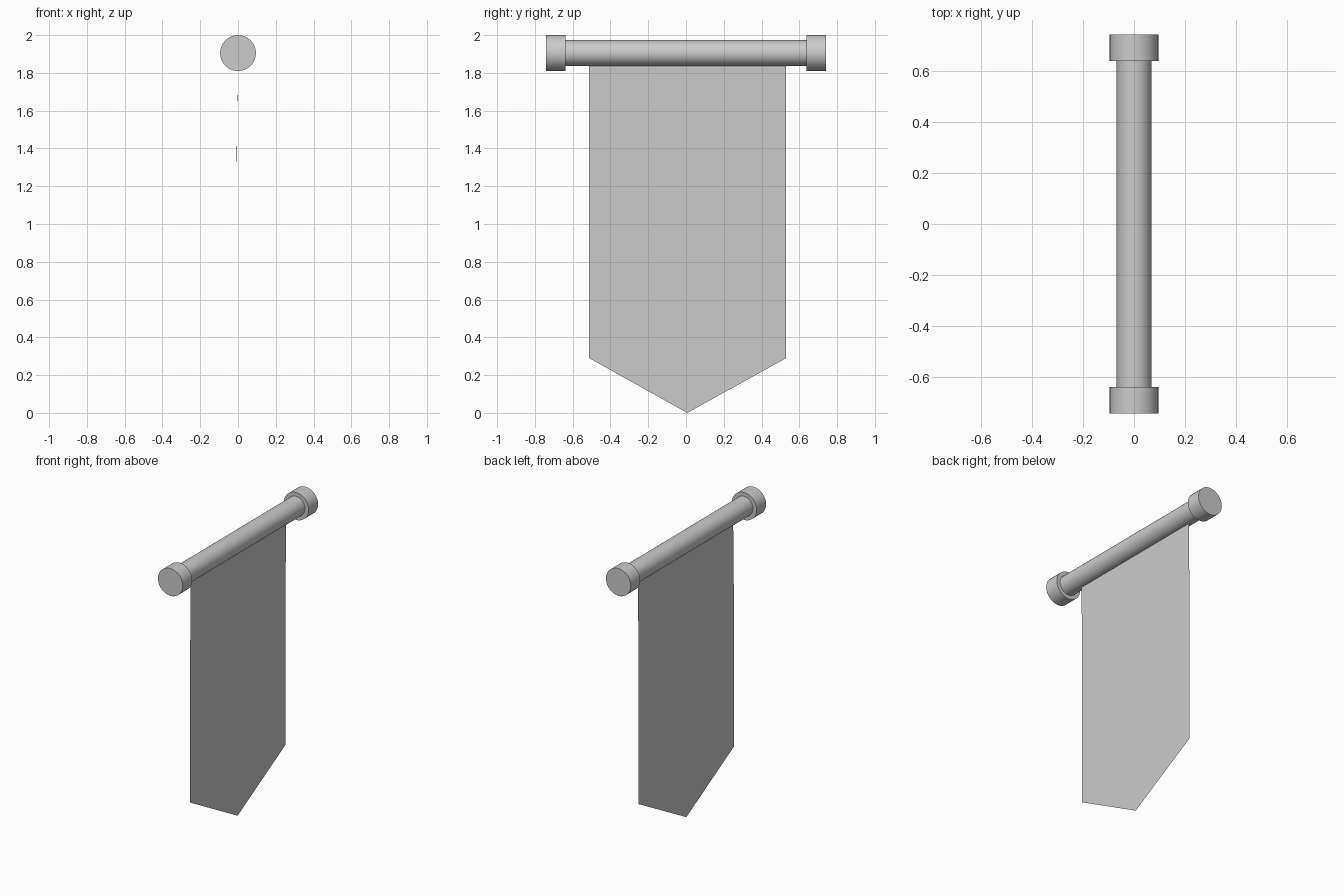
import bpy, bmesh, math

if "Cube" in bpy.data.objects:
    bpy.data.objects.remove(bpy.data.objects["Cube"])

ROD_Z = 1.905


def cylinder_y(name, radius, y0, y1):
    bpy.ops.mesh.primitive_cylinder_add(
        vertices=32, radius=radius, depth=y1 - y0,
        location=(0, (y0 + y1) / 2, ROD_Z), rotation=(math.pi / 2, 0, 0))
    ob = bpy.context.object
    ob.name = name
    bpy.ops.object.shade_smooth_by_angle(angle=math.radians(35))
    return ob


# Hanging rod and its two end caps
cylinder_y("rod", 0.068, -0.65, 0.65)
cylinder_y("end_cap_front", 0.095, -0.74, -0.637)
cylinder_y("end_cap_back", 0.095, 0.637, 0.74)

# Cloth: single thin sheet with a pointed lower edge and a very slight drape
LEFT, RIGHT, TIP, TOP, SHOULDER = -0.513, 0.53, 0.007, 1.85, 0.29
COLS, ROWS = 12, 14
bm = bmesh.new()
grid = []
for i in range(COLS + 1):
    half = COLS // 2
    if i <= half:
        t = i / half
        y = LEFT + (TIP - LEFT) * t
    else:
        t = (COLS - i) / half
        y = RIGHT + (TIP - RIGHT) * t
    bottom = SHOULDER * (1 - t)
    column = []
    for j in range(ROWS + 1):
        s = j / ROWS
        z = TOP + (bottom - TOP) * s
        x = -0.002 - 0.006 * math.sin(min(s * 2, 1) * math.pi / 2)
        column.append(bm.verts.new((x, y, z)))
    grid.append(column)
for i in range(COLS):
    for j in range(ROWS):
        bm.faces.new((grid[i][j + 1], grid[i + 1][j + 1],
                      grid[i + 1][j], grid[i][j]))
mesh = bpy.data.meshes.new("banner_cloth")
bm.to_mesh(mesh)
bm.free()
cloth = bpy.data.objects.new("banner_cloth", mesh)
bpy.context.collection.objects.link(cloth)
for p in mesh.polygons:
    p.use_smooth = True
